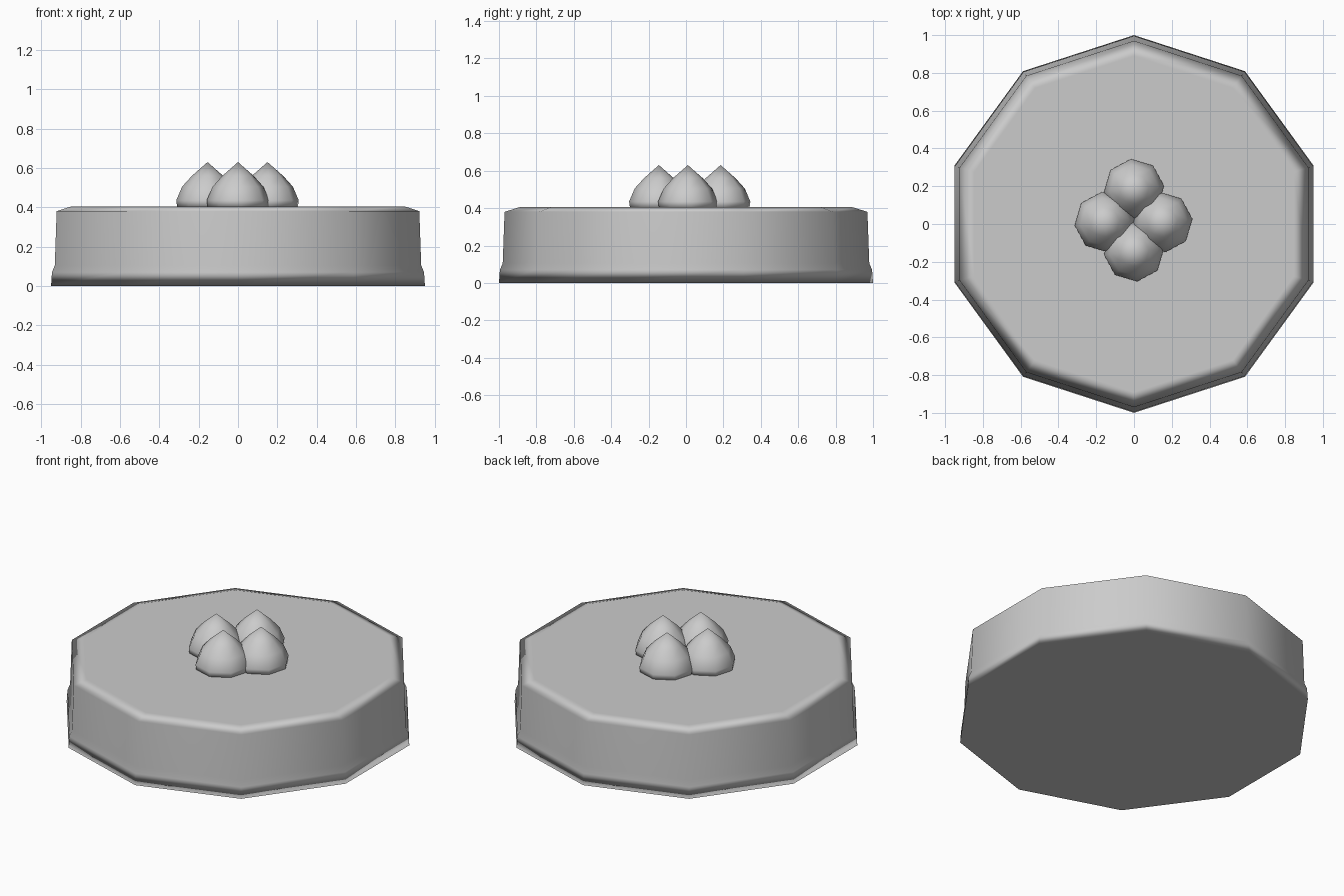
import bpy
import bmesh
from math import sin, cos, radians, tau

cube = bpy.data.objects.get("Cube")
if cube:
    bpy.data.objects.remove(cube, do_unlink=True)

# One plain material for everything
grey = bpy.data.materials.new("light_grey")
grey.use_nodes = True
colour = (0.6, 0.6, 0.6, 1)
grey.diffuse_color = colour
grey.node_tree.nodes["Principled BSDF"].inputs["Base Color"].default_value = colour


def lathe(name, profile, sides, turn, location=(0, 0, 0), tip=None):
    """Stack rings of (radius, height); close the top flat or with a tip."""
    bm = bmesh.new()
    rings = []
    for r, z in profile:
        angles = [radians(turn) + tau * i / sides for i in range(sides)]
        rings.append([bm.verts.new((r * cos(a), r * sin(a), z)) for a in angles])
    for low, high in zip(rings, rings[1:]):
        for i in range(sides):
            j = (i + 1) % sides
            bm.faces.new((low[i], low[j], high[j], high[i]))
    bm.faces.new(rings[0][::-1])
    if tip is None:
        bm.faces.new(rings[-1])
    else:
        point = bm.verts.new((0, 0, tip))
        for i in range(sides):
            bm.faces.new((rings[-1][i], rings[-1][(i + 1) % sides], point))
    mesh = bpy.data.meshes.new(name)
    bm.to_mesh(mesh)
    bm.free()
    mesh.materials.append(grey)
    obj = bpy.data.objects.new(name, mesh)
    obj.location = location
    bpy.context.collection.objects.link(obj)
    mesh.shade_smooth()
    return obj


# Ten-sided cake with a small ledge at the foot and a softened top rim
cake = lathe("cake_body",
             [(1, 0), (0.995, 0.07), (0.98, 0.105), (0.97, 0.38), (0.89, 0.405)],
             sides=10, turn=18)
soft = cake.modifiers.new("soft_rim", "WEIGHTED_NORMAL")
soft.weight = 90

# Four pointed cream dollops set in a cross
dollop = [(0.155, 0), (0.16, 0.035), (0.13, 0.105), (0.08, 0.16)]
spots = {"front": (0, -0.145), "back": (0, 0.185),
         "left": (0.15, 0.01), "right": (-0.155, 0.01)}
for side, (x, y) in spots.items():
    lathe("cream_dollop_" + side, dollop, sides=8, turn=6,
          location=(x, y, 0.4), tip=0.23)
